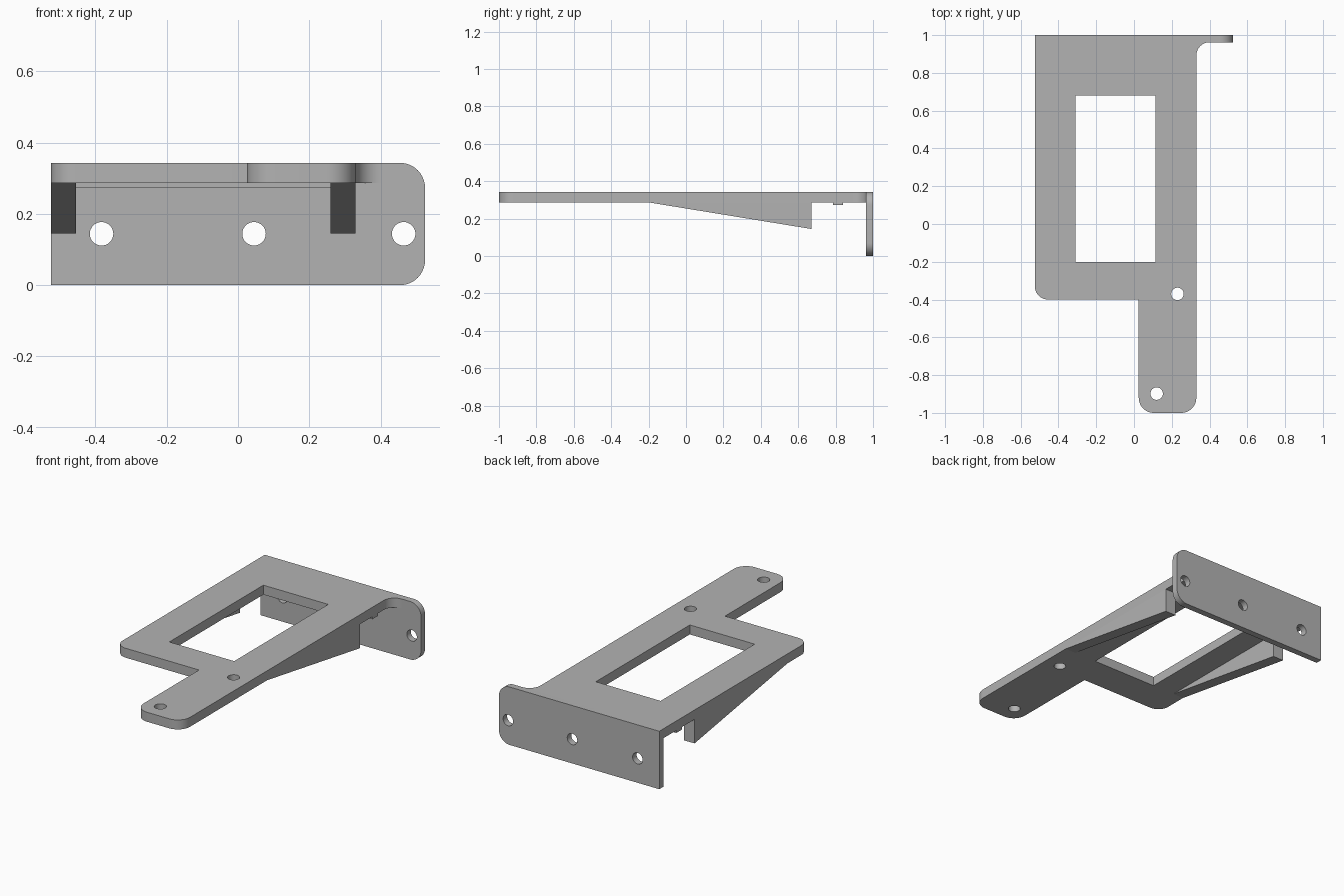
import bpy
import math
from mathutils import Matrix, Vector

cube = bpy.data.objects.get("Cube")
if cube:
    bpy.data.objects.remove(cube, do_unlink=True)

GREY = (0.45, 0.45, 0.45, 1.0)
metal = bpy.data.materials.new("plain grey")
metal.use_nodes = True
metal.diffuse_color = GREY
metal.node_tree.nodes["Principled BSDF"].inputs["Base Color"].default_value = GREY


def rounded(corners, steps=10):
    """Turn (x, y, radius) corners into an outline with filleted corners."""
    points = []
    for i, (x, y, r) in enumerate(corners):
        p = Vector((x, y))
        if r == 0:
            points.append(p)
            continue
        a = (Vector(corners[i - 1][:2]) - p).normalized()
        b = (Vector(corners[(i + 1) % len(corners)][:2]) - p).normalized()
        # square corners only: the centre lies one radius along each side
        centre = p + (a + b) * r
        for k in range(steps + 1):
            t = math.pi / 2 * k / steps
            points.append(centre - b * r * math.cos(t) - a * r * math.sin(t))
    return points


def circle(x, y, r, sides=32):
    turn = 2 * math.pi / sides
    return [Vector((x + r * math.cos(i * turn), y + r * math.sin(i * turn)))
            for i in range(sides)]


def rectangle(x0, x1, y0, y1):
    return [Vector(p) for p in ((x0, y0), (x1, y0), (x1, y1), (x0, y1))]


def slab(name, loops, thickness, matrix):
    """Extruded flat sheet; loops inside the first one become holes."""
    curve = bpy.data.curves.new(name + " outline", 'CURVE')
    curve.dimensions = '2D'
    curve.fill_mode = 'BOTH'
    curve.extrude = thickness / 2
    for loop in loops:
        spline = curve.splines.new('POLY')
        spline.points.add(len(loop) - 1)
        for point, co in zip(spline.points, loop):
            point.co = (co.x, co.y, 0, 1)
        spline.use_cyclic_u = True
    helper = bpy.data.objects.new(name + " outline", curve)
    bpy.context.collection.objects.link(helper)
    bpy.context.view_layer.update()
    graph = bpy.context.evaluated_depsgraph_get()
    mesh = bpy.data.meshes.new_from_object(helper.evaluated_get(graph))
    bpy.data.objects.remove(helper, do_unlink=True)
    mesh.transform(matrix)
    mesh.materials.clear()
    mesh.materials.append(metal)
    obj = bpy.data.objects.new(name, mesh)
    bpy.context.collection.objects.link(obj)
    # weld the caps to the walls and smooth only the fillets and holes
    bpy.ops.object.select_all(action='DESELECT')
    obj.select_set(True)
    bpy.context.view_layer.objects.active = obj
    bpy.ops.object.mode_set(mode='EDIT')
    bpy.ops.mesh.select_all(action='SELECT')
    bpy.ops.mesh.remove_doubles(threshold=0.0005)
    bpy.ops.mesh.normals_make_consistent(inside=False)
    bpy.ops.object.mode_set(mode='OBJECT')
    bpy.ops.object.shade_smooth_by_angle(angle=math.radians(30))
    return obj


TOP, UNDER = 0.343, 0.287
LEFT, RIGHT = 0.525, 0.33
HOLE = 0.033

# Top plate with window, arm and two screw holes
plate = rounded([(-LEFT, 1, 0), (-LEFT, -0.4, 0.07), (0.025, -0.4, 0),
                 (0.025, -1, 0.08), (RIGHT, -1, 0.08), (RIGHT, 0.962, 0.07),
                 (0.42, 0.962, 0), (0.42, 1, 0)])
slab("top_plate",
     [plate, rectangle(-0.31, 0.115, -0.2, 0.68),
      circle(0.23, -0.37, HOLE), circle(0.12, -0.898, HOLE)],
     TOP - UNDER, Matrix.Translation((0, 0, (TOP + UNDER) / 2)))

# Upright mounting flange with three screw holes
upright = Matrix.Translation((0, 0.981, 0)) @ Matrix.Rotation(math.pi / 2, 4, 'X')
flange = rounded([(-LEFT, 0, 0), (LEFT, 0, 0.07), (LEFT, TOP, 0.07), (-LEFT, TOP, 0)])
slab("mounting_flange",
     [flange] + [circle(x, 0.144, HOLE) for x in (-0.383, 0.045, 0.465)],
     0.038, upright)

# Tapered ribs under both long sides: profile in (y, z), extruded along x
sideways = Matrix(((0, 0, 1, 0), (1, 0, 0, 0), (0, 1, 0, 0), (0, 0, 0, 1)))
wedge = [Vector(p) for p in ((-0.2, UNDER), (0.67, 0.145), (0.67, UNDER))]
for name, x in (("right_rib", -0.49), ("left_rib", 0.295)):
    slab(name, [wedge], 0.07, Matrix.Translation((x, 0, 0)) @ sideways)

# Shallow cross ridge beneath the plate
slab("cross_ridge", [rectangle(0.785, 0.84, 0.272, UNDER)], LEFT + RIGHT,
     Matrix.Translation(((RIGHT - LEFT) / 2, 0, 0)) @ sideways)
